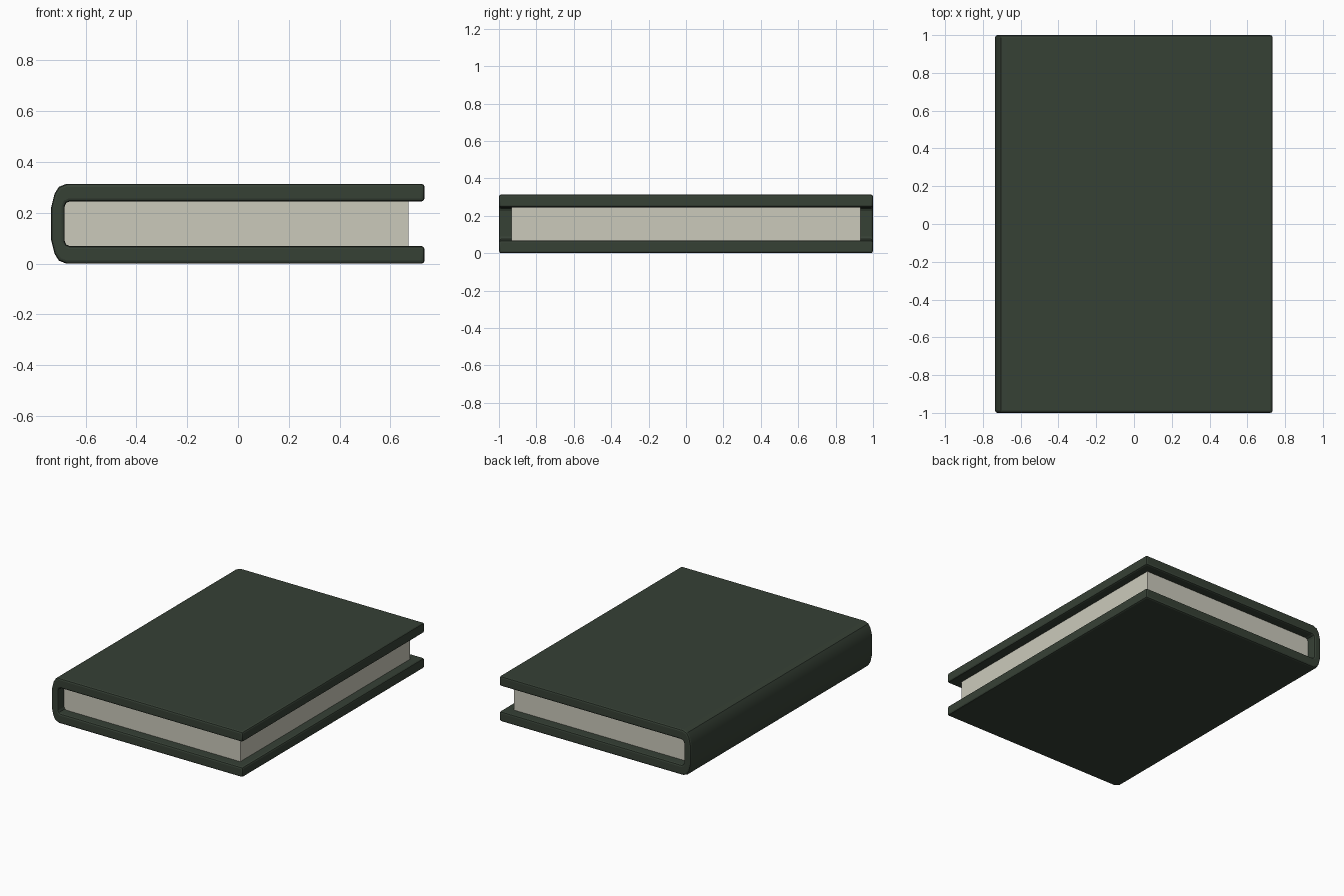
import bpy, bmesh, math

if "Cube" in bpy.data.objects:
    bpy.data.objects.remove(bpy.data.objects["Cube"])


def material(name, rgb):
    m = bpy.data.materials.new(name)
    m.diffuse_color = (*rgb, 1)
    m.use_nodes = True
    m.node_tree.nodes["Principled BSDF"].inputs["Base Color"].default_value = m.diffuse_color
    return m


green = material("dark green cloth", (0.037, 0.052, 0.036))
cream = material("cream paper", (0.60, 0.59, 0.50))

H = 0.314          # total thickness
MID = H / 2


def extrude_profile(name, pts, half_y, mat):
    """Extrude an XZ outline along y, centred on y = 0."""
    bm = bmesh.new()
    face = bm.faces.new([bm.verts.new((x, -half_y, z)) for x, z in pts])
    geom = bmesh.ops.extrude_face_region(bm, geom=[face])["geom"]
    bmesh.ops.translate(bm, vec=(0, 2 * half_y, 0),
                        verts=[g for g in geom if isinstance(g, bmesh.types.BMVert)])
    bmesh.ops.recalc_face_normals(bm, faces=bm.faces)
    me = bpy.data.meshes.new(name)
    bm.to_mesh(me)
    bm.free()
    ob = bpy.data.objects.new(name, me)
    bpy.context.collection.objects.link(ob)
    me.materials.append(mat)
    return ob


# Cover: one C-shaped wrap of back board, spine and front board
outer = [(0.734, H), (-0.675, H), (-0.705, 0.302), (-0.722, 0.275), (-0.735, 0.222)]
inner = [(-0.682, 0.225), (-0.676, 0.239), (-0.662, 0.245), (0.734, 0.245)]


def mirror(pts):
    return [(x, 2 * MID - z) for x, z in reversed(pts)]


cover = extrude_profile("cover", outer + mirror(outer) + mirror(inner) + inner, 1.0, green)
bev = cover.modifiers.new("soft edges", "BEVEL")
bev.width = 0.012
bev.segments = 2
bev.limit_method = 'ANGLE'
bev.angle_limit = math.radians(55)

# Page block: its hidden sides sit just inside the cover
pages = extrude_profile("pages", [(-0.69, 0.062), (0.67, 0.062), (0.67, 0.252), (-0.69, 0.252)],
                        0.932, cream)

# Smooth shading with sharp edges on the cover only
bpy.ops.object.select_all(action='DESELECT')
cover.select_set(True)
bpy.context.view_layer.objects.active = cover
bpy.ops.object.modifier_apply(modifier=bev.name)
bpy.ops.object.shade_smooth_by_angle(angle=math.radians(20))
